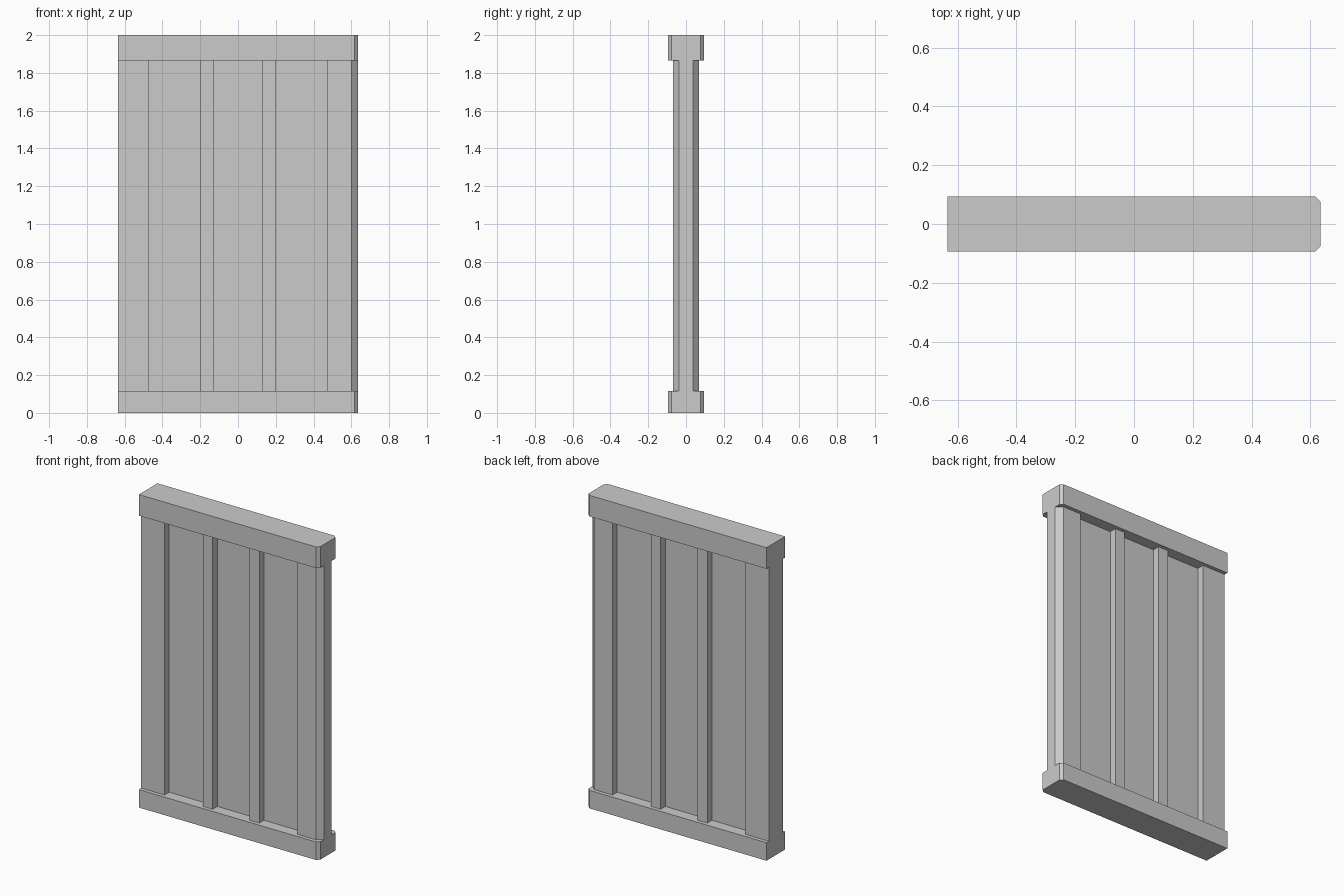
import bpy
import bmesh

cube = bpy.data.objects.get("Cube")
if cube:
    bpy.data.objects.remove(cube, do_unlink=True)

# Single plain grey
grey = bpy.data.materials.new("plain grey")
grey.use_nodes = True
colour = (0.6, 0.6, 0.6, 1)
grey.diffuse_color = colour
grey.node_tree.nodes["Principled BSDF"].inputs["Base Color"].default_value = colour

END = 0.635          # half the width
CAP_BOTTOM, CAP_TOP = 0.115, 1.865


def extrude_plan(name, front_edge, z0, z1):
    """Mirror a front outline (left to right) to the back and extrude it upwards."""
    outline = front_edge + [(x, -y) for x, y in reversed(front_edge)]
    bm = bmesh.new()
    face = bm.faces.new([bm.verts.new((x, y, z0)) for x, y in outline])
    grown = bmesh.ops.extrude_face_region(bm, geom=[face], use_keep_orig=True)
    top = [v for v in grown["geom"] if isinstance(v, bmesh.types.BMVert)]
    bmesh.ops.translate(bm, verts=top, vec=(0, 0, z1 - z0))
    bmesh.ops.recalc_face_normals(bm, faces=bm.faces)
    mesh = bpy.data.meshes.new(name)
    bm.to_mesh(mesh)
    bm.free()
    mesh.materials.append(grey)
    obj = bpy.data.objects.new(name, mesh)
    bpy.context.collection.objects.link(obj)
    return obj


# Ribbed panel: raised ends and two ribs, with three recesses between them
RAISED, SUNK = -0.07, -0.023
panel_edge = [(-END, RAISED)]
for start, stop in [(-0.47, -0.20), (-0.13, 0.13), (0.20, 0.47)]:
    panel_edge += [(start, RAISED), (start, SUNK), (stop, SUNK), (stop, RAISED)]
panel_edge += [(0.60, RAISED), (END, -0.037)]
extrude_plan("ribbed_panel", panel_edge, CAP_BOTTOM, CAP_TOP)

# Thicker rails above and below, bevelled at one end only
rail_edge = [(-END, -0.094), (0.617, -0.094), (END, -0.076)]
extrude_plan("bottom_rail", rail_edge, 0, CAP_BOTTOM)
extrude_plan("top_rail", rail_edge, CAP_TOP, 2)
